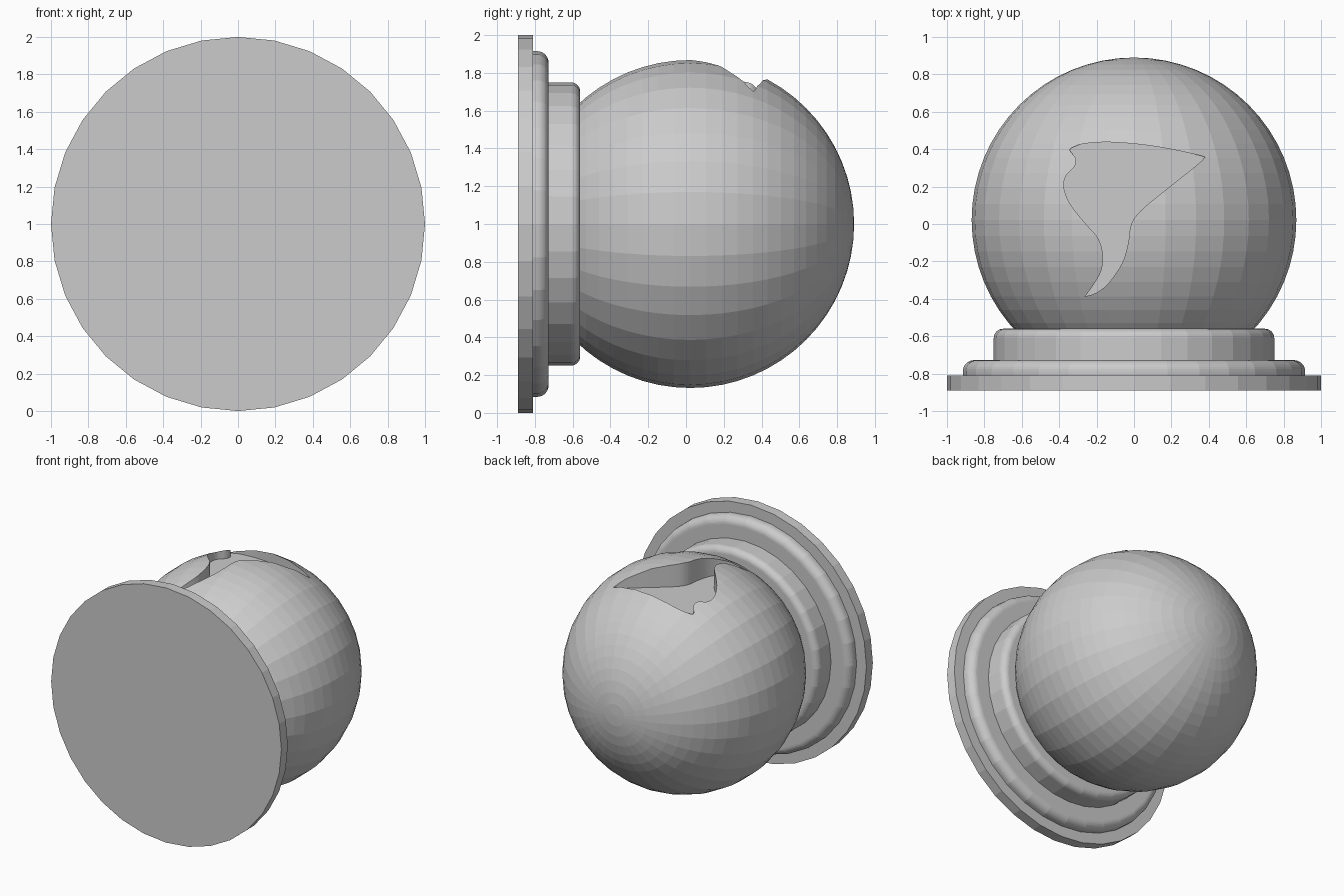
import bpy, bmesh, math
from mathutils import Vector

if "Cube" in bpy.data.objects:
    bpy.data.objects.remove(bpy.data.objects["Cube"])

CZ = 1.0          # height of the turning axis (runs along y)
SIDES = 32

grey = bpy.data.materials.new("plain grey")
grey.diffuse_color = (0.6, 0.6, 0.6, 1)
grey.use_nodes = True
grey.node_tree.nodes["Principled BSDF"].inputs["Base Color"].default_value = grey.diffuse_color


def finish(bm, name):
    bmesh.ops.remove_doubles(bm, verts=bm.verts, dist=1e-5)
    bmesh.ops.recalc_face_normals(bm, faces=bm.faces)
    me = bpy.data.meshes.new(name)
    bm.to_mesh(me)
    bm.free()
    me.materials.append(grey)
    ob = bpy.data.objects.new(name, me)
    bpy.context.collection.objects.link(ob)
    return ob


def lathe(name, profile):
    """Turn (y, radius) points around the y axis; open ends are capped."""
    bm = bmesh.new()
    rings = []
    for y, r in profile:
        rings.append([bm.verts.new((r * math.cos(a), y, CZ + r * math.sin(a)))
                      for a in (2 * math.pi * i / SIDES for i in range(SIDES))])
    for a, b in zip(rings, rings[1:]):
        for i in range(SIDES):
            j = (i + 1) % SIDES
            bm.faces.new((a[i], a[j], b[j], b[i]))
    for ring, (y, r) in ((rings[0], profile[0]), (rings[-1], profile[-1])):
        if r > 0:
            bm.faces.new(ring)
    return finish(bm, name)


def rounded(y0, y1, r, bevel, steps=8):
    """Disc profile with its +y rim rounded."""
    pts = [(y0, r)]
    for k in range(steps + 1):
        a = math.pi / 2 * k / steps
        pts.append((y1 - bevel + bevel * math.sin(a), r - bevel + bevel * math.cos(a)))
    return pts


# stepped base
lathe("base_plate", [(-0.89, 1.0), (-0.81, 1.0)])
lathe("lower_ring", rounded(-0.81, -0.728, 0.915, 0.06))
lathe("upper_ring", rounded(-0.728, -0.56, 0.75, 0.05))

# ball, ending inside the upper ring
R, CY = 0.868, 0.022
ball = lathe("ball", [(CY + R * math.cos(math.pi * k / 32),
                       R * math.sin(math.pi * k / 32) if k else 0.0) for k in range(27)])

# swirl outline of the recess; a doubled point makes a sharp tip
outline = [(-.342, .393), (-.32, .413), (-.26, .43), (-.118, .437), (.11, .415),
           (.353, .366), (.369, .348), (.326, .307), (.166, .18), (.035, .07),
           (-.016, -.005), (-.032, -.107), (-.064, -.21), (-.135, -.315),
           (-.2, -.367), (-.262, -.387), (-.262, -.387), (-.225, -.337),
           (-.178, -.257), (-.166, -.17), (-.19, -.08), (-.257, 0), (-.337, .10),
           (-.374, .19), (-.364, .257), (-.32, .305), (-.31, .348)]


def smooth_loop(pts, steps=5):
    p = [Vector(q) for q in pts]
    n, out = len(p), []
    for i in range(n):
        a, b, c, d = p[i - 1], p[i], p[(i + 1) % n], p[(i + 2) % n]
        if (b - c).length < 1e-6:
            continue
        for k in range(steps):
            t = k / steps
            out.append(0.5 * (2 * b + (c - a) * t + (2 * a - 5 * b + 4 * c - d) * t * t
                              + (3 * b - a - 3 * c + d) * t ** 3))
    return out


# recess with a flat floor, cut down into the top of the ball
bm = bmesh.new()
loop = smooth_loop(outline)
floor = bm.faces.new([bm.verts.new((q.x, q.y, 1.688)) for q in loop])
top = bmesh.ops.extrude_face_region(bm, geom=[floor])
bmesh.ops.translate(bm, vec=(0, 0, 0.4),
                    verts=[g for g in top["geom"] if isinstance(g, bmesh.types.BMVert)])
cutter = finish(bm, "recess_cutter")
cutter.hide_render = True

mod = ball.modifiers.new("recess", 'BOOLEAN')
mod.operation = 'DIFFERENCE'
mod.solver = 'EXACT'
mod.object = cutter
bpy.context.view_layer.objects.active = ball
bpy.ops.object.modifier_apply(modifier=mod.name)
bpy.data.objects.remove(cutter)
